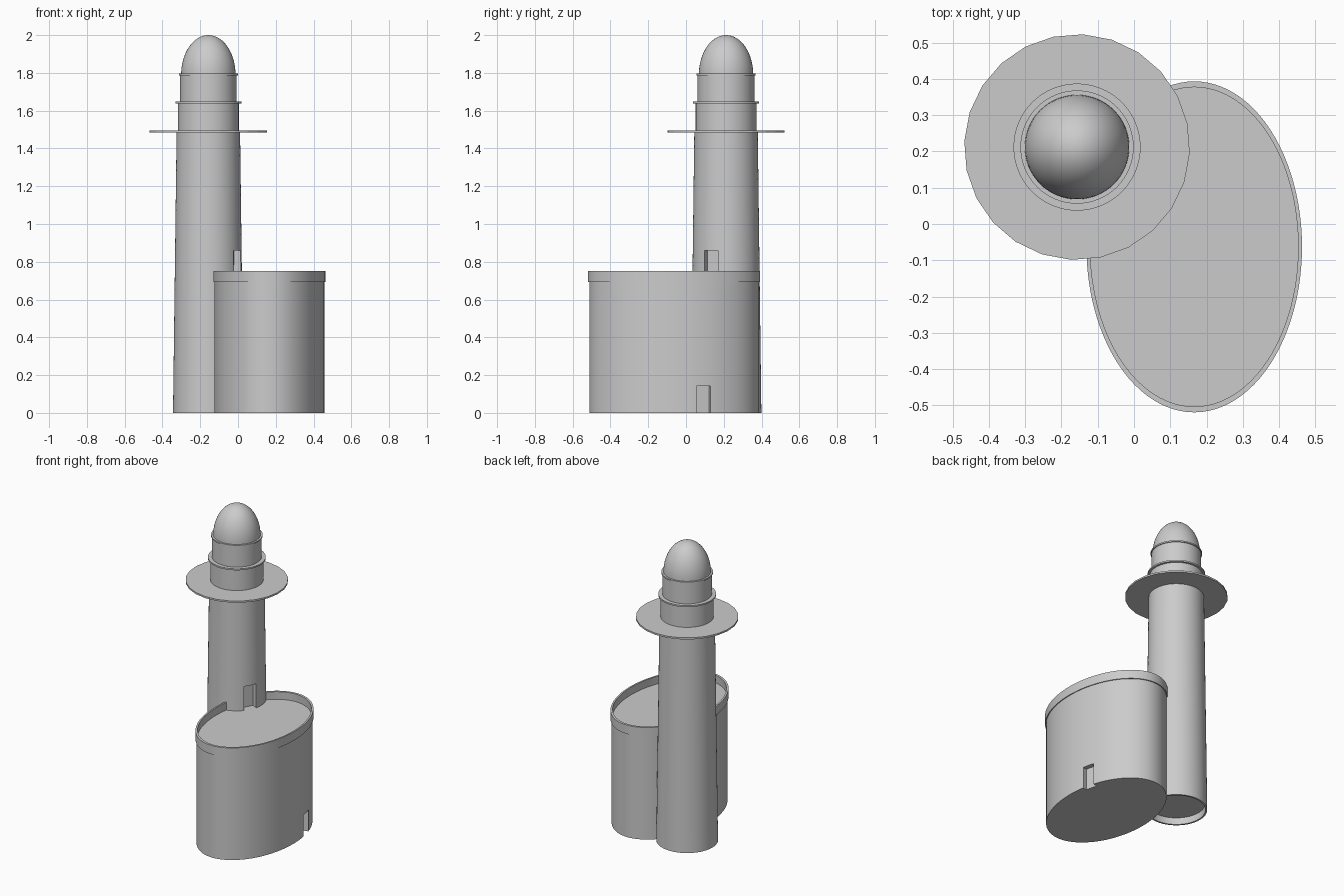
import bpy, bmesh, math

if "Cube" in bpy.data.objects:
    bpy.data.objects.remove(bpy.data.objects["Cube"])

TX, TY = -0.157, 0.212      # tower axis
HX, HY = 0.166, -0.063      # house centre


def lathe(name, profile, centre, sides=64, sx=1.0, sy=1.0, closed=False, turn=0.0, smooth=30):
    """Revolve (radius, z) points; an optional x/y scale makes ellipses."""
    bm = bmesh.new()
    rings = []
    for r, z in profile:
        if r == 0:
            rings.append([bm.verts.new((centre[0], centre[1], z))])
            continue
        ring = []
        for i in range(sides):
            a = 2 * math.pi * i / sides + turn
            ring.append(bm.verts.new((centre[0] + r * sx * math.cos(a),
                                      centre[1] + r * sy * math.sin(a), z)))
        rings.append(ring)
    pairs = list(zip(rings, rings[1:]))
    if closed:
        pairs.append((rings[-1], rings[0]))
    for a, b in pairs:
        for i in range(sides):
            j = (i + 1) % sides
            if len(a) == 1:
                bm.faces.new((a[0], b[j], b[i]))
            elif len(b) == 1:
                bm.faces.new((a[i], a[j], b[0]))
            else:
                bm.faces.new((a[i], a[j], b[j], b[i]))
    bmesh.ops.recalc_face_normals(bm, faces=bm.faces)
    me = bpy.data.meshes.new(name)
    bm.to_mesh(me)
    bm.free()
    ob = bpy.data.objects.new(name, me)
    bpy.context.collection.objects.link(ob)
    finish(ob, smooth)
    return ob


def finish(ob, angle=30):
    bpy.ops.object.select_all(action='DESELECT')
    ob.select_set(True)
    bpy.context.view_layer.objects.active = ob
    bpy.ops.object.shade_smooth_by_angle(angle=math.radians(angle))


def disc(name, r, z0, z1, centre, **kw):
    return lathe(name, [(0, z0), (r, z0), (r, z1), (0, z1)], centre, **kw)


def cut_doorway(ob, mid, angle, width, depth, z0, z1):
    """Recess a doorway: mid is the middle of the chord between its outer edges."""
    reach = 0.1
    c, s = math.cos(angle), math.sin(angle)
    off = (reach - depth) / 2
    bpy.ops.mesh.primitive_cube_add(size=1, location=(mid[0] + off * c, mid[1] + off * s, (z0 + z1) / 2),
                                    rotation=(0, 0, angle))
    cutter = bpy.context.object
    cutter.scale = (reach + depth, width, z1 - z0)
    cutter.hide_render = True
    mod = ob.modifiers.new("doorway", 'BOOLEAN')
    mod.operation = 'DIFFERENCE'
    mod.solver = 'EXACT'
    mod.object = cutter
    bpy.context.view_layer.objects.active = ob
    bpy.ops.object.modifier_apply(modifier=mod.name)
    bpy.data.objects.remove(cutter, do_unlink=True)
    finish(ob)


# Tapered tower with a shallow hollow foot
tower = lathe("tower", [(0, 0.045), (0.175, 0.045), (0.176, 0), (0.187, 0), (0.168, 1.488), (0, 1.488)],
              (TX, TY))
cut_doorway(tower, (-0.0035, 0.1335), math.radians(-27), 0.082, 0.04, 0.70, 0.86)

# Gallery deck, low sided
disc("gallery_deck", 0.311, 1.485, 1.496, (TX, TY), sides=24, turn=math.radians(-3), smooth=10)

# Watch room, lantern room and their rims
disc("watch_room", 0.161, 1.49, 1.64, (TX, TY))
disc("lantern_deck", 0.175, 1.638, 1.648, (TX, TY))
disc("lantern_room", 0.150, 1.64, 1.79, (TX, TY))
disc("dome_rim", 0.156, 1.787, 1.796, (TX, TY))

# Dome
N = 16
dome = [(0.144 * math.cos(math.pi / 2 * i / N), 1.79 + 0.21 * math.sin(math.pi / 2 * i / N)) for i in range(N)]
lathe("dome", [(0, 1.79)] + dome + [(0, 2.0)], (TX, TY))

# Elliptical house with its flat roof
house = disc("house", 1, 0, 0.70, (HX, HY), sides=96, sx=0.291, sy=0.449)
cut_doorway(house, (0.438, 0.0925), math.radians(13.5), 0.077, 0.03, -0.05, 0.143)

# Parapet around the roof
lathe("parapet", [(0.97, 0.693), (1, 0.693), (1, 0.752), (0.965, 0.752)], (HX, HY),
      sides=96, sx=0.297, sy=0.456, closed=True)
